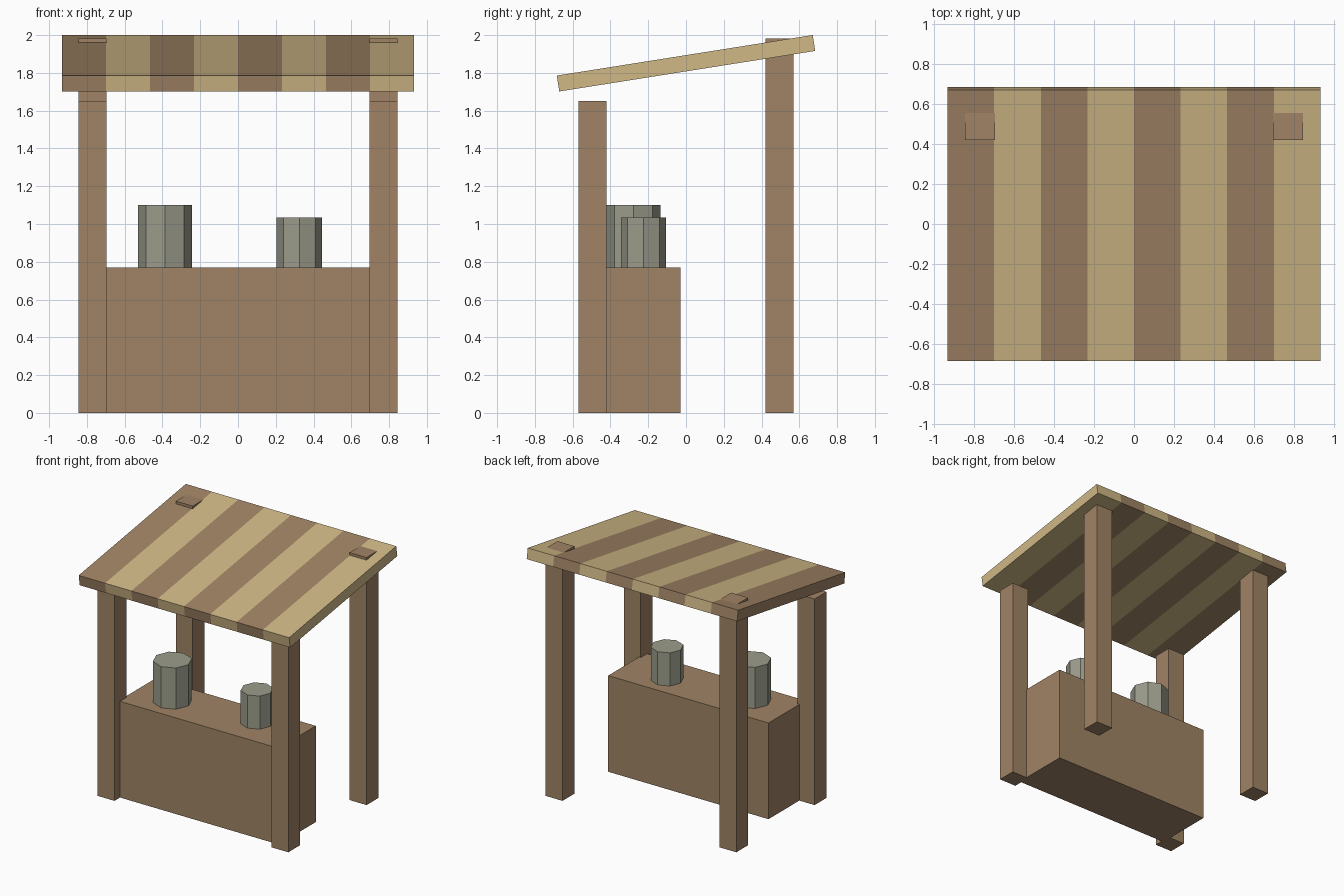
import bpy, bmesh, math
from mathutils import Matrix, Vector

default = bpy.data.objects.get("Cube")
if default:
    bpy.data.objects.remove(default, do_unlink=True)


def material(name, rgb):
    mat = bpy.data.materials.new(name)
    mat.use_nodes = True
    mat.diffuse_color = (*rgb, 1)
    mat.node_tree.nodes["Principled BSDF"].inputs["Base Color"].default_value = (*rgb, 1)
    return mat


wood = material("brown wood", (0.35, 0.23, 0.13))
cream = material("cream stripe", (0.63, 0.48, 0.24))
grey = material("grey jar", (0.33, 0.335, 0.26))


def make_object(name, bm, *mats):
    mesh = bpy.data.meshes.new(name)
    bm.to_mesh(mesh)
    bm.free()
    for mat in mats:
        mesh.materials.append(mat)
    obj = bpy.data.objects.new(name, mesh)
    bpy.context.collection.objects.link(obj)
    return obj


def box_mesh(low, high):
    low, high = Vector(low), Vector(high)
    bm = bmesh.new()
    bmesh.ops.create_cube(bm, size=1, matrix=Matrix.Translation((low + high) / 2)
                          @ Matrix.Diagonal((*(high - low), 1)))
    return bm


def jar(name, x, y, radius, height):
    bm = bmesh.new()
    bmesh.ops.create_cone(bm, cap_ends=True, segments=8, radius1=radius, radius2=radius,
                          depth=height,
                          matrix=Matrix.Translation((x, y, COUNTER_TOP + height / 2)))
    make_object(name, bm, grey)


COUNTER_TOP = 0.77
POST_X, POST_Y, POST_HALF = 0.77, 0.495, 0.075

# Four square posts; the rear pair pokes through the roof
for side, sx in (("left", 1), ("right", -1)):
    for end, sy, top in (("front", -1, 1.65), ("rear", 1, 1.982)):
        x, y = sx * POST_X, sy * POST_Y
        bm = box_mesh((x - POST_HALF, y - POST_HALF, 0), (x + POST_HALF, y + POST_HALF, top))
        make_object(f"{end}_post_{side}", bm, wood)

# Counter set between the front posts
make_object("counter", box_mesh((-0.71, -0.5, 0), (0.71, -0.03, COUNTER_TOP)), wood)

# Faceted jars on the counter
jar("large_jar", -0.387, -0.278, 0.143, 0.33)
jar("small_jar", 0.325, -0.225, 0.12, 0.265)

# Sloping roof slab, sliced into alternating stripes
HALF_WIDTH, STRIPES = 0.932, 8
stripe_width = 2 * HALF_WIDTH / STRIPES
bm = box_mesh((-HALF_WIDTH, -0.686, -0.0425), (HALF_WIDTH, 0.686, 0.0425))
for i in range(1, STRIPES):
    bmesh.ops.bisect_plane(bm, geom=bm.verts[:] + bm.edges[:] + bm.faces[:],
                           plane_co=(-HALF_WIDTH + i * stripe_width, 0, 0),
                           plane_no=(1, 0, 0))
for face in bm.faces:
    stripe = int((face.calc_center_median().x + HALF_WIDTH) / stripe_width)
    face.material_index = min(stripe, STRIPES - 1) % 2
roof = make_object("striped_roof", bm, wood, cream)
roof.location.z = 1.851
roof.rotation_euler.x = math.radians(9)
